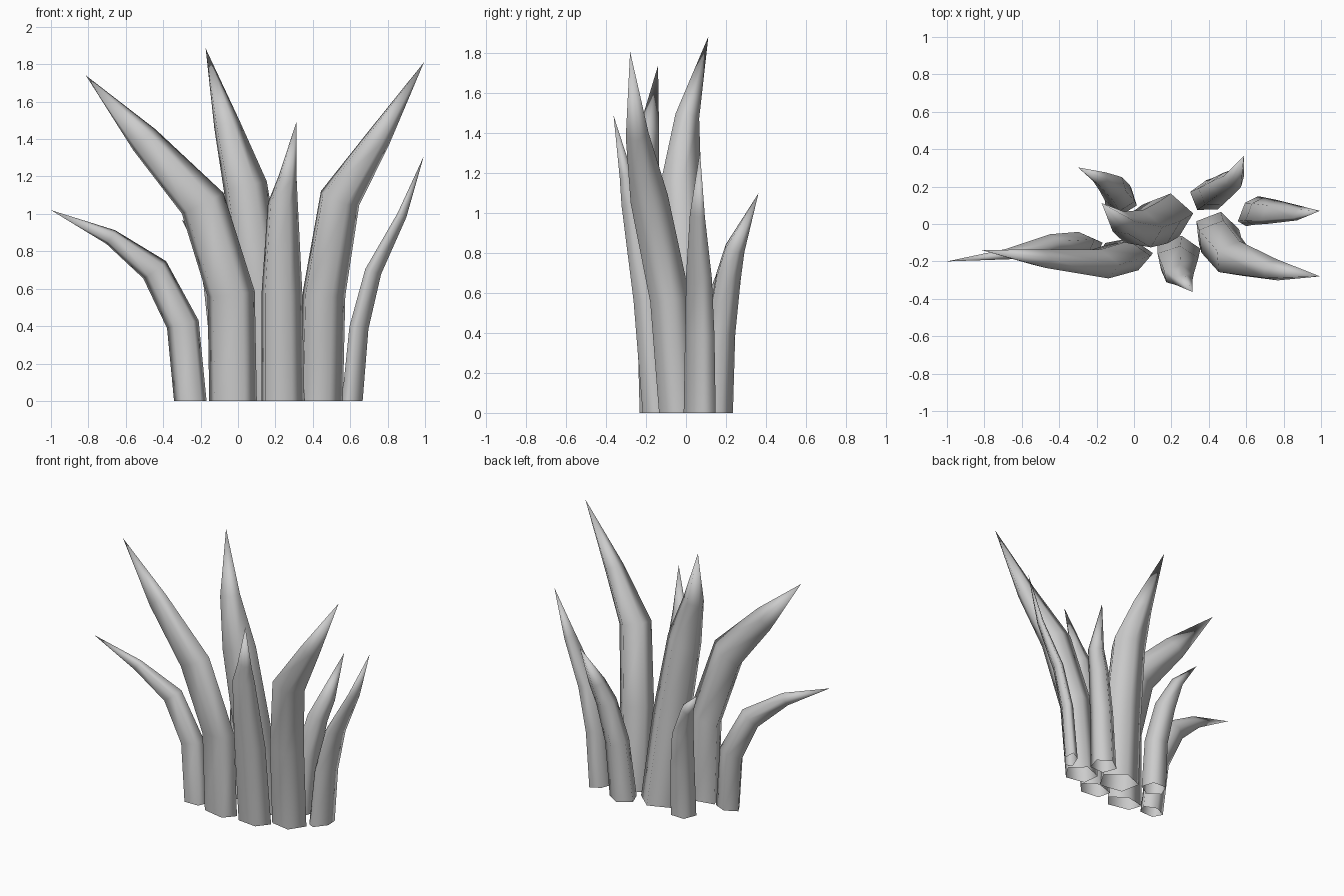
import bpy
import bmesh
from math import cos, sin, radians
from mathutils import Matrix, Vector

start_cube = bpy.data.objects.get("Cube")
if start_cube:
    bpy.data.objects.remove(start_cube, do_unlink=True)

# Single plain grey for the whole tuft
grey = bpy.data.materials.new("plain_grey")
grey.use_nodes = True
grey.diffuse_color = (0.6, 0.6, 0.6, 1)
grey.node_tree.nodes["Principled BSDF"].inputs["Base Color"].default_value = grey.diffuse_color

SIDES = 5
UP = Vector((0, 0, 1))


def pentagon(half_x, half_y, phase, twist):
    """Five-sided section stretched to exact half widths, then twisted."""
    angles = [radians(phase + i * 360 / SIDES) for i in range(SIDES)]
    xs = [cos(a) for a in angles]
    ys = [sin(a) for a in angles]

    def fit(values, half):
        low, high = min(values), max(values)
        return [half * (2 * (v - low) / (high - low) - 1) for v in values]

    spin = Matrix.Rotation(radians(twist), 3, "Z")
    return [spin @ Vector((x, y, 0)) for x, y in zip(fit(xs, half_x), fit(ys, half_y))]


def blade(name, half_x, half_y, phase, path, taper, twist=0):
    """Loft a tapering open-bottomed tube along a bent path to a point."""
    points = [Vector(p) for p in path]
    section = pentagon(half_x, half_y, phase, twist)
    bm = bmesh.new()
    rings = []
    for i, point in enumerate(points[:-1]):
        if i == 0:
            tangent = UP
        else:
            before = (point - points[i - 1]).normalized()
            after = (points[i + 1] - point).normalized()
            tangent = before + after * 0.6
        turn = UP.rotation_difference(tangent)
        rings.append([bm.verts.new(point + turn @ (corner * taper[i])) for corner in section])
    tip = bm.verts.new(points[-1])

    for i in range(SIDES):
        j = (i + 1) % SIDES
        for lower, upper in zip(rings, rings[1:]):
            bm.faces.new((lower[i], lower[j], upper[j], upper[i]))
        bm.faces.new((rings[-1][i], rings[-1][j], tip))

    mesh = bpy.data.meshes.new(name)
    bm.to_mesh(mesh)
    bm.free()
    mesh.materials.append(grey)
    obj = bpy.data.objects.new(name, mesh)
    bpy.context.collection.objects.link(obj)
    bpy.ops.object.select_all(action="DESELECT")
    obj.select_set(True)
    bpy.context.view_layer.objects.active = obj
    bpy.ops.object.shade_smooth_by_angle(angle=radians(120))


# Blades leaning to the right side
blade("low_right_blade", 0.087, 0.055, 20, [
    (-0.255, -0.115, 0), (-0.295, -0.097, 0.41), (-0.445, -0.103, 0.7),
    (-0.68, -0.16, 0.875), (-1, -0.2, 1.02)], (1, 1, 0.88, 0.5))
blade("tall_right_blade", 0.13, 0.072, 18, [
    (-0.03, -0.145, 0), (-0.04, -0.16, 0.57), (-0.192, -0.205, 1.055),
    (-0.502, -0.18, 1.395), (-0.813, -0.14, 1.74)], (1, 1, 0.98, 0.64), twist=-12)

# Blades in the middle
blade("tall_centre_blade", 0.137, 0.11, 18, [
    (0.177, 0.055, 0), (0.115, 0.015, 0.6), (0.035, -0.018, 1.15),
    (-0.062, 0.01, 1.48), (-0.173, 0.112, 1.885)], (1, 0.97, 0.87, 0.52), twist=-10)
blade("front_blade", 0.115, 0.077, 8, [
    (0.24, -0.14, 0), (0.235, -0.19, 0.57), (0.24, -0.27, 1.05),
    (0.265, -0.3, 1.19), (0.312, -0.363, 1.49)], (1, 0.95, 0.7, 0.43))
blade("short_back_blade", 0.085, 0.075, 52, [
    (-0.07, 0.12, 0), (-0.075, 0.14, 0.35), (-0.112, 0.19, 0.62),
    (-0.18, 0.24, 0.82), (-0.3, 0.303, 0.97)], (1, 0.95, 0.85, 0.5))

# Blades leaning to the left side
blade("tall_left_blade", 0.114, 0.1, 6, [
    (0.447, -0.035, 0), (0.46, -0.08, 0.57), (0.545, -0.185, 1.08),
    (0.75, -0.245, 1.4), (0.994, -0.28, 1.81)], (1, 1, 0.95, 0.58))
blade("thin_left_blade", 0.085, 0.042, 0, [
    (0.62, 0.075, 0), (0.655, 0.075, 0.39), (0.73, 0.07, 0.69),
    (0.88, 0.06, 0.99), (0.994, 0.07, 1.31)], (1, 0.92, 0.8, 0.47), twist=60)
blade("back_left_blade", 0.09, 0.08, 20, [
    (0.39, 0.155, 0), (0.425, 0.175, 0.4), (0.483, 0.213, 0.68),
    (0.535, 0.245, 0.82), (0.587, 0.363, 1.1)], (1, 0.9, 0.78, 0.62))
